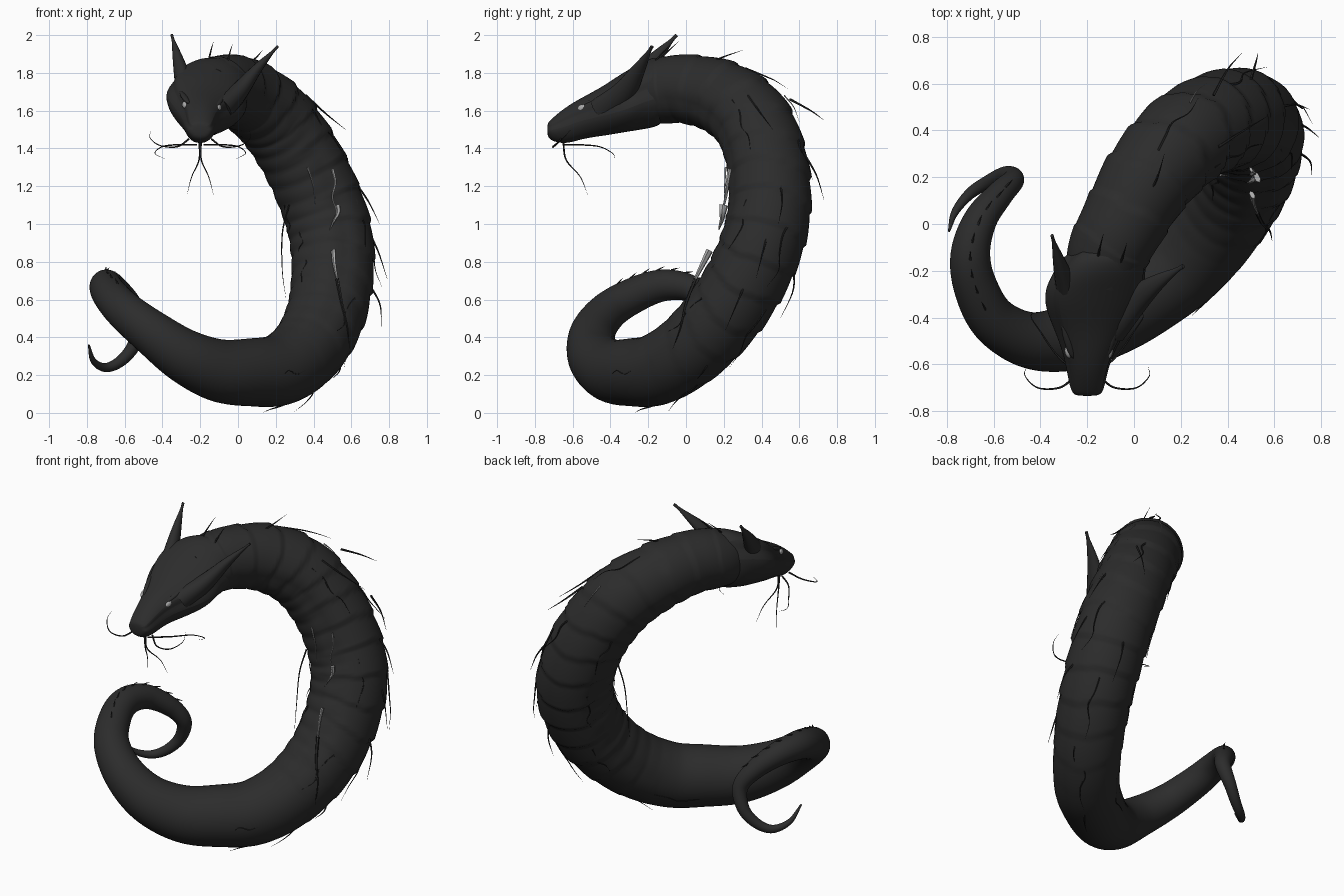
import bpy, bmesh, math, random
from mathutils import Vector

if "Cube" in bpy.data.objects:
    bpy.data.objects.remove(bpy.data.objects["Cube"])

random.seed(4)


def material(name, v):
    m = bpy.data.materials.new(name)
    m.diffuse_color = (v, v, v, 1)
    m.use_nodes = True
    m.node_tree.nodes["Principled BSDF"].inputs["Base Color"].default_value = m.diffuse_color
    return m


DARK = material("charcoal", 0.025)
BLACK = material("soft_black", 0.018)
GREY = material("pale_grey", 0.4)


def smooth_path(pts, steps):
    """Catmull-Rom through points of any dimension."""
    p = [Vector(q) for q in pts]
    p = [2 * p[0] - p[1]] + p + [2 * p[-1] - p[-2]]
    out = []
    for i in range(1, len(p) - 2):
        a, b, c, d = p[i - 1:i + 3]
        for k in range(steps):
            t = k / steps
            out.append(0.5 * (2 * b + (c - a) * t + (2 * a - 5 * b + 4 * c - d) * t * t
                              + (3 * b - a - 3 * c + d) * t ** 3))
    return out + [p[-2]]


def skin(name, rings, mat, angle=40):
    """Join rings of equal length into a closed skin."""
    bm = bmesh.new()
    vs = [[bm.verts.new(c) for c in r] for r in rings]
    n = len(vs[0])
    for a, b in zip(vs, vs[1:]):
        for j in range(n):
            bm.faces.new((a[j], a[(j + 1) % n], b[(j + 1) % n], b[j]))
    bm.faces.new(vs[0])
    bm.faces.new(vs[-1])
    bmesh.ops.recalc_face_normals(bm, faces=bm.faces)
    me = bpy.data.meshes.new(name)
    bm.to_mesh(me)
    bm.free()
    me.materials.append(mat)
    ob = bpy.data.objects.new(name, me)
    bpy.context.collection.objects.link(ob)
    bpy.ops.object.select_all(action='DESELECT')
    ob.select_set(True)
    bpy.context.view_layer.objects.active = ob
    bpy.ops.object.shade_smooth_by_angle(angle=math.radians(angle))
    return ob


def frames(path, centre):
    """Tangent, inward and side direction at every path point."""
    out = []
    for i, p in enumerate(path):
        t = (path[min(i + 1, len(path) - 1)] - path[max(i - 1, 0)]).normalized()
        n = centre - p
        n = (n - t * n.dot(t)).normalized()
        out.append((t, n, t.cross(n)))
    return out


def strand(name, pts, r, mat=BLACK, sides=5, flat=1.0, power=.75, ref=(-0.9, 3, 0.6)):
    """Tapered hair, whisker or horn."""
    path = smooth_path(pts, 6)
    rings = []
    for i, (p, (t, n, b)) in enumerate(zip(path, frames(path, Vector(ref)))):
        k = r * max(0.1, (1 - i / (len(path) - 1)) ** power)
        rings.append([p + n * k * math.cos(2 * math.pi * j / sides)
                      + b * k * flat * math.sin(2 * math.pi * j / sides) for j in range(sides)])
    return skin(name, rings, mat)


# Body: coiled centreline as x, y, z, radius
SPINE = [(-.15, -.24, 1.68, .15), (-.11, -.12, 1.705, .175), (-.05, 0, 1.715, .183),
         (.06, .19, 1.67, .198), (.2, .345, 1.55, .21), (.335, .425, 1.35, .215),
         (.44, .445, 1.12, .22), (.495, .41, .92, .222), (.5, .325, .72, .218),
         (.465, .195, .52, .21), (.37, .025, .34, .199), (.23, -.15, .232, .19),
         (.07, -.285, .215, .18), (-.1, -.4, .225, .166), (-.28, -.485, .3, .143),
         (-.45, -.495, .42, .12), (-.6, -.41, .54, .103), (-.68, -.26, .63, .093),
         (-.698, -.12, .675, .084), (-.655, .02, .66, .071), (-.57, .13, .58, .057),
         (-.515, .19, .48, .046), (-.55, .21, .36, .036), (-.62, .18, .275, .03),
         (-.7, .13, .24, .024), (-.765, .05, .275, .016), (-.79, -.03, .36, .005)]
line = smooth_path(SPINE, 14)
centre = [v.to_3d() for v in line]
frame = frames(centre, Vector((-.05, -.1, .95)))
N, rings, dist = 40, [], 0
for i, (p, (t, n, b)) in enumerate(zip(centre, frame)):
    if i:
        dist += (p - centre[i - 1]).length
    fade = max(0, min(1, (2.4 - dist) / .6)) * min(1, dist / .5)
    ring = []
    for j in range(N):
        a = 2 * math.pi * j / N
        belly = max(0, math.cos(a))
        # overlapping plates on the back, softer folds on the belly
        saw = ((dist + .03 * math.cos(a) + .02 * math.sin(2 * a + dist * 5)) / .155) % 1 - .6
        fold = abs(math.sin(math.pi * (dist + .01 * math.sin(3 * a)) / .12)) - .6
        seam = sum(math.exp(-((a - s) / .16) ** 2) for s in (1.15, 2 * math.pi - 1.15))
        r = line[i].w + fade * (.013 * saw * (1 - belly) + .008 * fold * belly - .01 * seam)
        ring.append(p + n * r * math.cos(a) + b * r * math.sin(a))
    rings.append(ring)
skin("body", rings, DARK, 50)

# Head: lofted from y, centre x, centre z, half width, half height
HEAD = [(-.735, -.2, 1.5, .045, .03), (-.72, -.2, 1.495, .07, .053), (-.64, -.2, 1.518, .085, .097),
        (-.55, -.195, 1.56, .108, .107), (-.45, -.185, 1.592, .158, .125), (-.36, -.175, 1.63, .208, .145),
        (-.28, -.165, 1.66, .222, .162), (-.2, -.15, 1.69, .195, .182), (-.08, -.09, 1.712, .178, .178)]
HALF = [(.45, .98), (.9, .68), (.84, .38), (1.05, .05), (.9, -.45), (.55, -.92)]
outline = [(0, 1.05)] + HALF + [(0, -1.05)] + [(-x, z) for x, z in reversed(HALF)]
rings = []
for i, (y, cx, cz, hw, hh) in enumerate(HEAD):
    a = -.2 * min(1, i / 5)  # head leans to one side
    rings.append([(cx + u * hw * math.cos(a) - v * hh * math.sin(a), y,
                   cz + u * hw * math.sin(a) + v * hh * math.cos(a)) for u, v in outline])
head = skin("head", rings, DARK)
head.modifiers.new("round", 'SUBSURF').levels = 2
head.modifiers["round"].render_levels = 2

# Ears, rooted inside the head
strand("left_ear", [(-.25, -.4, 1.62), (-.285, -.28, 1.74), (-.32, -.16, 1.88), (-.35, -.05, 2.0)],
       .095, DARK, 16, .75, .9)
strand("right_ear", [(-.1, -.42, 1.6), (0, -.33, 1.695), (.1, -.25, 1.82), (.21, -.18, 1.94)],
       .098, DARK, 16, .75, .9)

# Eyes and brows, one side slightly higher with the lean of the head
for s, side in ((-1, "left"), (1, "right")):
    for part, loc, size, mat in (
            ("eye", (-.193 + s * .09, -.55, 1.622 - s * .008), (.012, .026, .017), GREY),
            ("brow", (-.19 + s * .092, -.5, 1.66 - s * .01), (.017, .085, .012), DARK)):
        bpy.ops.mesh.primitive_uv_sphere_add(segments=12, ring_count=8, location=loc)
        ob = bpy.context.object
        ob.name = side + "_" + part
        ob.scale = size
        ob.rotation_euler = (.4, 0, -s * .3)
        ob.data.materials.append(mat)
        bpy.ops.object.shade_smooth()

# Whiskers and beard as offsets from the snout midline
WHISKERS = {
    "upper_whisker": [(.06, -.66, 1.45), (.12, -.7, 1.41), (.21, -.7, 1.415), (.265, -.65, 1.455), (.26, -.61, 1.5)],
    "lower_whisker": [(.02, -.65, 1.42), (.12, -.57, 1.42), (.2, -.46, 1.41), (.24, -.39, 1.375), (.19, -.375, 1.345)],
    "beard": [(.004, -.65, 1.44), (.006, -.635, 1.34), (.045, -.56, 1.25), (.07, -.52, 1.155)]}
for name, pts in WHISKERS.items():
    for s, side in ((-1, "left_"), (1, "right_")):
        strand(side + name, [(-.2 + s * x, y, z) for x, y, z in pts], .0055)


def body_hair(i, a, length, lift, mat=BLACK, r=.006):
    """Strand rooted on the body, trailing toward the tail."""
    pts = []
    for k in range(5):
        m = min(len(line) - 1, i + round(k / 4 * length / .0105))
        t, n, b = frame[m]
        q = a + .07 * math.sin(k * 2.1 + i)
        r0 = line[m].w - .006 + lift * (k / 4) ** 1.5
        pts.append(centre[m] + n * r0 * math.cos(q) + b * r0 * math.sin(q))
    strand("body_hair", pts, r, mat)


# Sparse hairs along the back and both flanks
for i in range(45, 165, 24):
    body_hair(i, math.pi + random.uniform(-.3, .3), random.uniform(.12, .2), random.uniform(.05, .08))
for i in range(60, 160, 30):
    for s in (-1, 1):
        body_hair(i + random.randint(-6, 6), s * random.uniform(1.3, 2.0), random.uniform(.12, .22), .015)
for i in range(80, 125, 15):
    body_hair(i, random.uniform(-.5, .5), .14, .02)

# Loose hairs standing off the outer edge: root, middle, tip
LOOSE = [[(-.16, -.17, 1.84), (-.145, -.1, 1.91), (-.13, -.04, 1.965)],
         [(-.06, -.18, 1.84), (-.045, -.13, 1.9), (-.03, -.08, 1.95)],
         [(.06, .12, 1.85), (.1, .2, 1.885), (.13, .3, 1.92)],
         [(.34, .55, 1.66), (.4, .66, 1.6), (.46, .73, 1.55)],
         [(.36, .33, 1.68), (.47, .4, 1.58), (.57, .46, 1.5)],
         [(.62, .5, 1.22), (.69, .51, 1.12), (.75, .49, 1.0)],
         [(.68, .44, .98), (.74, .41, .86), (.79, .37, .71)],
         [(.68, .32, .7), (.75, .27, .58), (.76, .21, .44)],
         [(.5, .62, 1.38), (.52, .69, 1.26), (.53, .73, 1.13)],
         [(.55, .56, .82), (.57, .57, .66), (.58, .5, .5)],
         [(.53, .14, .32), (.54, .1, .23), (.5, .06, .18)]]
for pts in LOOSE:
    strand("loose_hair", pts, .007)

# Short bristles on top of the tail
for i in range(232, 285, 6):
    t = frame[i][0]
    up = (Vector((0, 0, 1)) - t * t.z).normalized()
    root = centre[i] + up * (line[i].w - .003)
    strand("tail_bristle", [root, root + t * .022 + up * .008, root + t * .045 + up * .014], .006)

# Pale torn tufts on the front flank, ending in dark tips
TUFTS = [[(.5, .232, 1.29), (.515, .22, 1.22), (.5, .21, 1.14), (.52, .19, 1.06), (.49, .17, .97)],
         [(.525, .2, 1.1), (.53, .195, 1.06), (.51, .19, 1.02), (.485, .175, .97)],
         [(.505, .125, .86), (.51, .09, .79), (.525, .05, .71), (.545, .01, .62)]]
for pts, r in zip(TUFTS, (.013, .026, .021)):
    strand("pale_tuft", pts, r, GREY, 6, .5)
strand("tuft_tip", [(.525, .05, .71), (.55, 0, .58), (.58, -.03, .45), (.59, -.07, .34)], .01)
# Pale thin hairs
strand("pale_hair", [(.37, .21, 1.3), (.4, .205, 1.2), (.41, .2, 1.1)], .005, GREY)
strand("pale_hair", [(.24, .52, 1.68), (.27, .57, 1.62), (.31, .6, 1.54)], .004, GREY)
# Hanging hairs
strand("belly_hair", [(.27, .3, 1.1), (.235, .28, .95), (.235, .25, .75), (.255, .2, .6)], .005)
strand("low_hair", [(.26, -.14, .05), (.21, -.2, .03), (.17, -.24, .018), (.13, -.27, .001)], .006)
